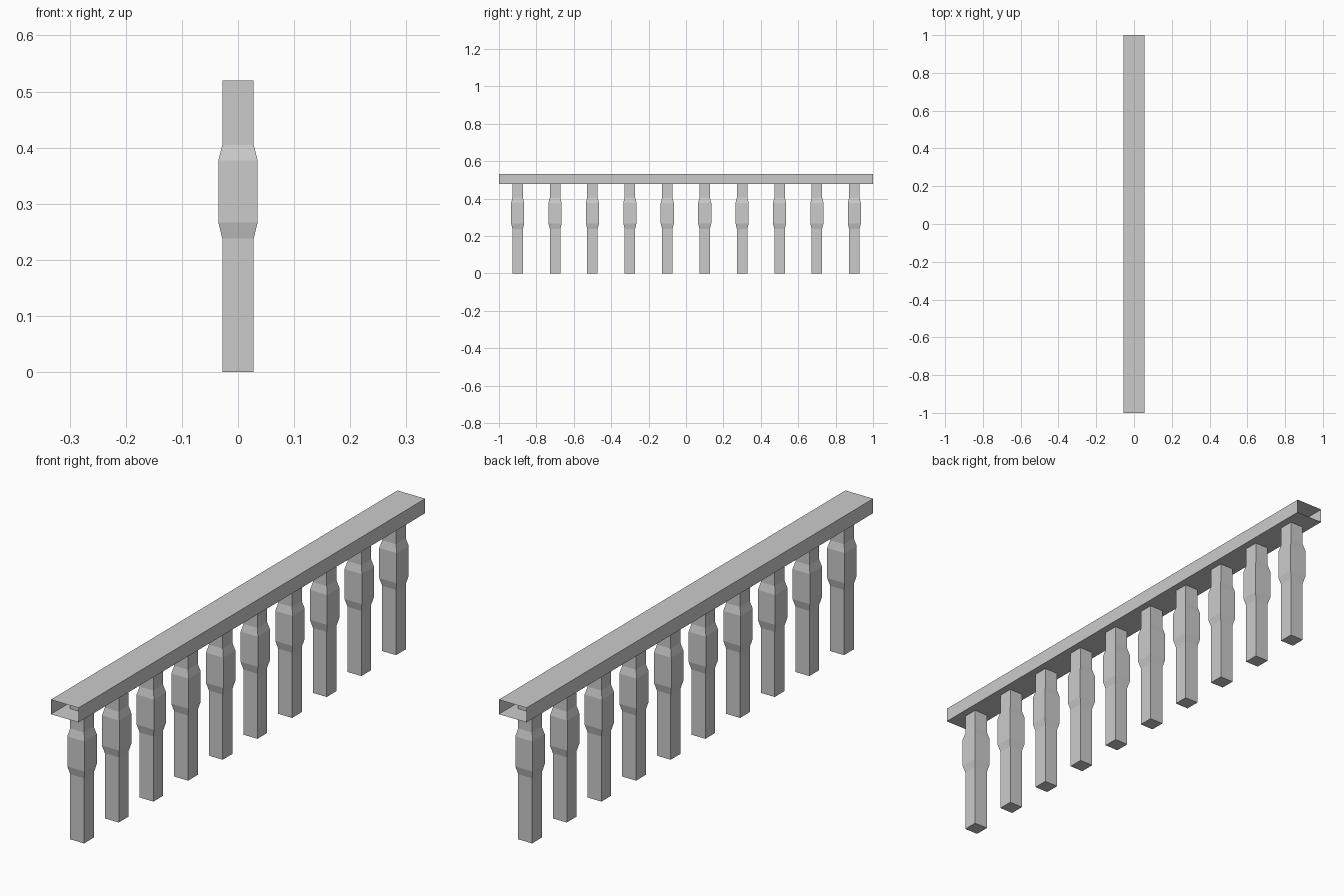
import bpy
import bmesh

cube = bpy.data.objects.get("Cube")
if cube:
    bpy.data.objects.remove(cube, do_unlink=True)

grey = bpy.data.materials.new("stone_grey")
grey.use_nodes = True
colour = (0.6, 0.6, 0.6, 1)
grey.diffuse_color = colour
grey.node_tree.nodes["Principled BSDF"].inputs["Base Color"].default_value = colour


def finish(bm, name):
    bmesh.ops.recalc_face_normals(bm, faces=bm.faces)
    mesh = bpy.data.meshes.new(name)
    bm.to_mesh(mesh)
    bm.free()
    mesh.materials.append(grey)
    obj = bpy.data.objects.new(name, mesh)
    bpy.context.collection.objects.link(obj)
    return obj


def loft(bm, rings, caps):
    """Join equal rings of points with quads, optionally closing the ends."""
    loops = [[bm.verts.new(p) for p in ring] for ring in rings]
    for a, b in zip(loops, loops[1:]):
        for i in range(len(a)):
            j = (i + 1) % len(a)
            bm.faces.new((a[i], a[j], b[j], b[i]))
    if caps:
        bm.faces.new(loops[0])
        bm.faces.new(loops[-1])


CORNERS = ((-1, -1), (1, -1), (1, 1), (-1, 1))

# Handrail: hollow box open at both ends
RAIL_HALF, RAIL_LOW, RAIL_TOP = 0.056, 0.477, 0.53
rail = bmesh.new()
loft(rail, [[(sx * RAIL_HALF, y, RAIL_TOP if sz > 0 else RAIL_LOW)
             for sx, sz in CORNERS] for y in (-1, 1)], caps=False)
finish(rail, "handrail")

# Balusters: square posts with a thicker band, as (half width, height)
PROFILE = ((0.028, 0), (0.028, 0.238), (0.035, 0.267),
           (0.035, 0.377), (0.028, 0.405), (0.028, 0.52))
post = bmesh.new()
loft(post, [[(sx * r, sy * r, z) for sx, sy in CORNERS] for r, z in PROFILE], caps=True)
first = finish(post, "baluster_1")
first.location.y = -0.9
for n in range(1, 10):
    copy = first.copy()
    copy.name = f"baluster_{n + 1}"
    copy.location.y = -0.9 + 0.2 * n
    bpy.context.collection.objects.link(copy)
